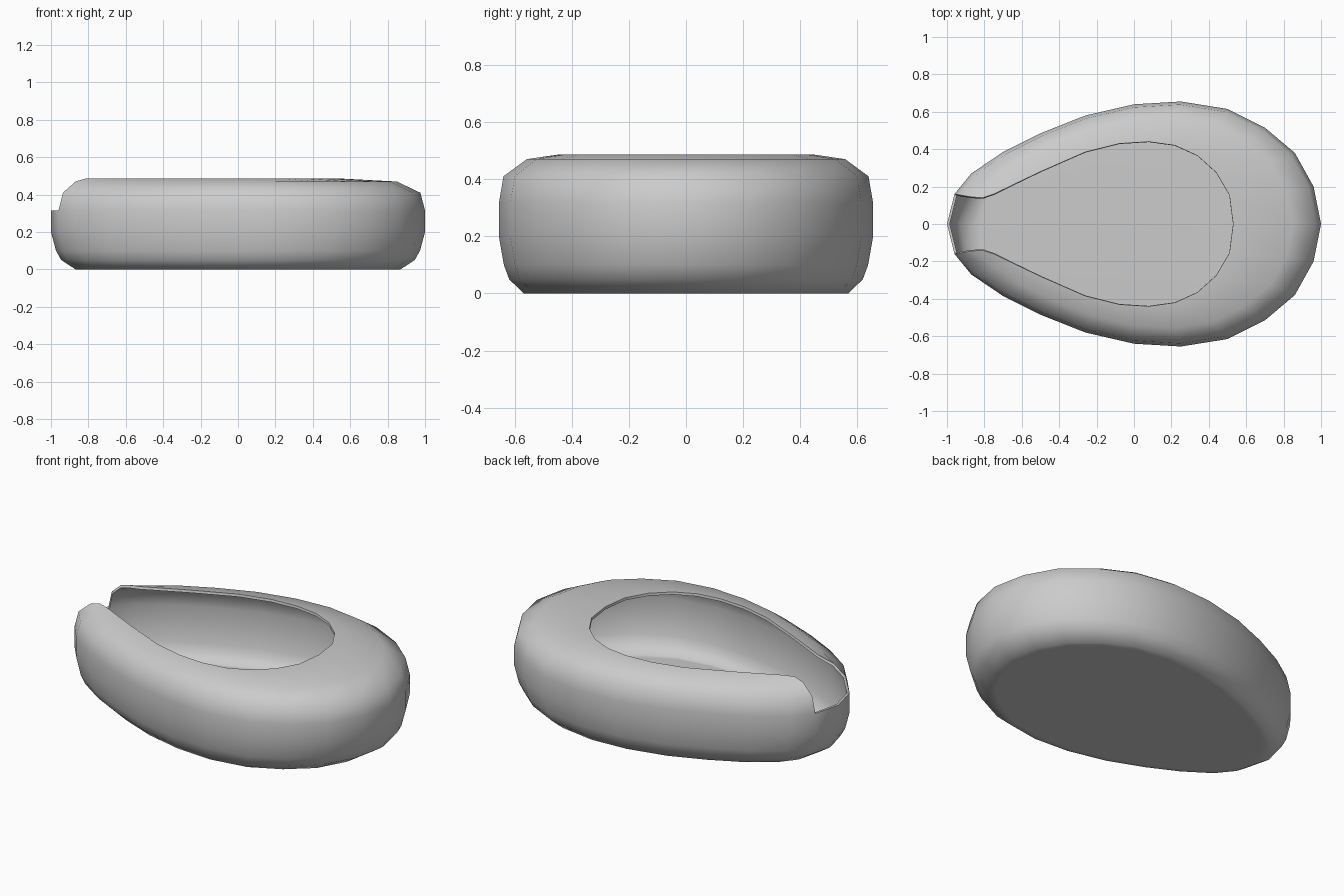
import bpy, bmesh, math

if "Cube" in bpy.data.objects:
    bpy.data.objects.remove(bpy.data.objects["Cube"])

# Half outlines from the blunt end (+x) to the spout (-x)
OUTER = [(1, 0), (.96, .2), (.86, .38), (.7, .515), (.5, .615), (.25, .655), (0, .64),
         (-.26, .58), (-.5, .485), (-.7, .385), (-.87, .27), (-.96, .16), (-1, 0)]
MOUTH = [(.53, 0), (.51, .155), (.44, .275), (.34, .365), (.22, .42), (.08, .44), (-.08, .43),
         (-.26, .385), (-.5, .28), (-.64, .213), (-.75, .16), (-.81, .14), (-.85, 0)]
# Wall profile: height and scale of the outline
PROFILE = [(0, .82), (0, .868), (.05, .945), (.1, .973), (.2, 1), (.315, 1), (.41, .975), (.47, .85)]
LIP_RING = 5


def full(half):
    return half + [(x, -y) for x, y in half[-2:0:-1]]


outer, mouth = full(OUTER), full(MOUTH)
count = len(outer)
tip = len(OUTER) - 1
bm = bmesh.new()

# Stacked rings of the shell, ending at the mouth
rings = []
for z, scale in PROFILE:
    ring = []
    for i, (x, y) in enumerate(outer):
        # the shoulder stays fuller beside the spout
        s = .905 if z == .47 and abs(i - tip) == 1 else scale
        ring.append(bm.verts.new((x * s, y * s, z)))
    rings.append(ring)
rings.append([bm.verts.new((x, y, .487)) for x, y in mouth])

# Base and walls, leaving the spout open above its lip
bm.faces.new(rings[0][::-1])
for r, (low, high) in enumerate(zip(rings, rings[1:])):
    for i in range(count):
        j = (i + 1) % count
        if r >= LIP_RING and tip in (i, j):
            continue
        bm.faces.new((low[i], low[j], high[j], high[i]))
bmesh.ops.delete(bm, geom=[v for v in bm.verts if not v.link_faces], context='VERTS')

mesh = bpy.data.meshes.new("spouted_dish")
bm.to_mesh(mesh)
bm.free()
dish = bpy.data.objects.new("spouted_dish", mesh)
bpy.context.collection.objects.link(dish)

# Plain grey material
grey = bpy.data.materials.new("light_grey")
grey.use_nodes = True
grey.diffuse_color = (.6, .6, .6, 1)
grey.node_tree.nodes["Principled BSDF"].inputs["Base Color"].default_value = (.6, .6, .6, 1)
mesh.materials.append(grey)

# Thin shell, thickened inwards
shell = dish.modifiers.new("shell", 'SOLIDIFY')
shell.thickness = .015
shell.offset = -1
bpy.context.view_layer.objects.active = dish
dish.select_set(True)
bpy.ops.object.modifier_apply(modifier="shell")
bpy.ops.object.shade_smooth_by_angle(angle=math.radians(60))
